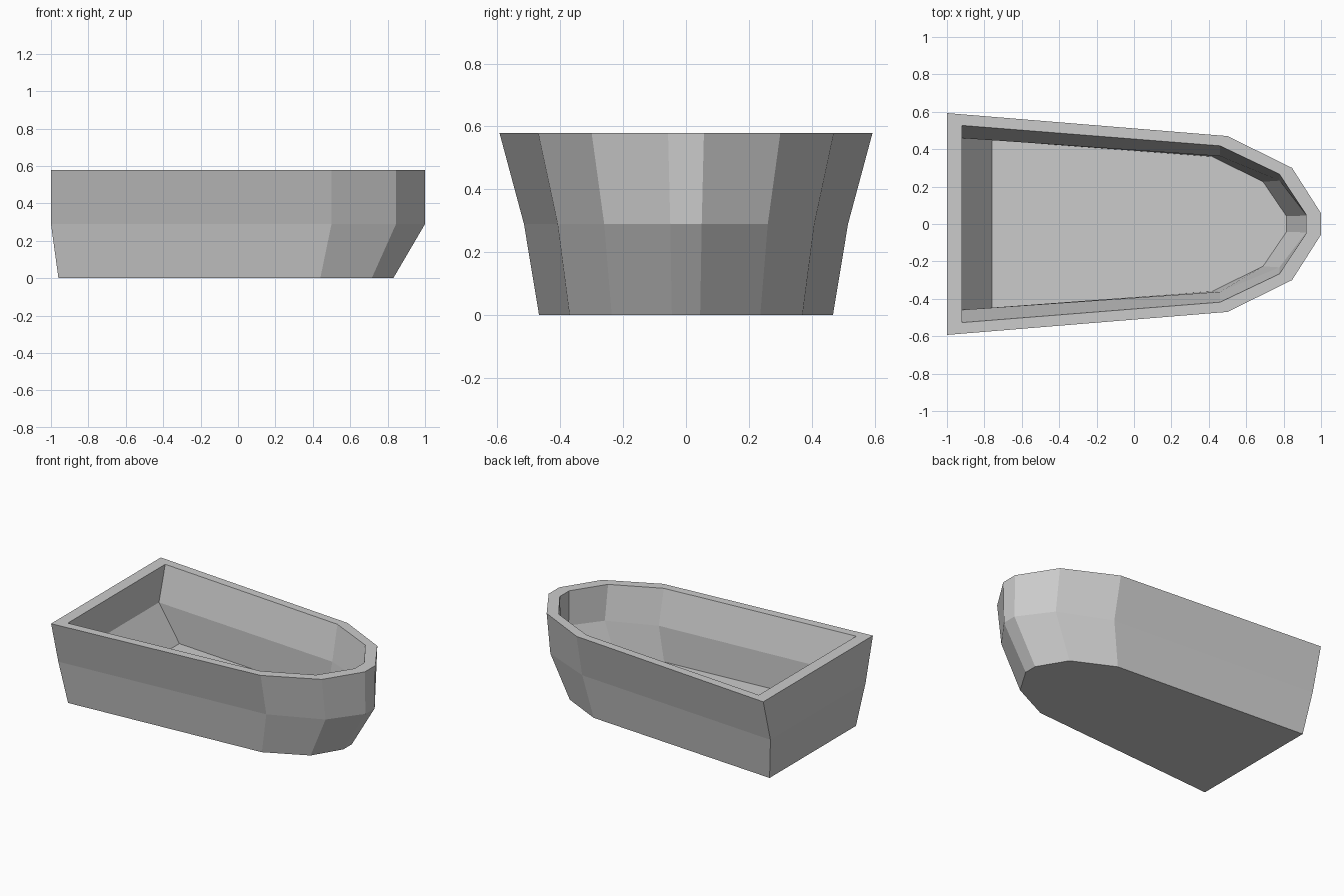
import bpy, bmesh

if "Cube" in bpy.data.objects:
    bpy.data.objects.remove(bpy.data.objects["Cube"])

# Half outlines (x, y) from stern corner to bow, with height; ordered from the
# underside, up the outside, over the rim and down the inside to the floor
sections = [
    (0.00, [(-0.96, 0.467), (0.44, 0.37), (0.715, 0.236), (0.83, 0.045)]),
    (0.29, [(-1.00, 0.515), (0.50, 0.408), (0.845, 0.26), (1.00, 0.05)]),
    (0.58, [(-1.00, 0.593), (0.50, 0.47), (0.845, 0.30), (1.00, 0.057)]),
    (0.58, [(-0.92, 0.527), (0.46, 0.418), (0.777, 0.267), (0.92, 0.051)]),
    (0.345, [(-0.92, 0.459), (0.46, 0.363), (0.777, 0.232), (0.92, 0.045)]),
    (0.11, [(-0.758, 0.449), (0.418, 0.36), (0.69, 0.226), (0.815, 0.042)]),
]


def loft(name, sections):
    bm = bmesh.new()
    rings = []
    for z, half in sections:
        outline = [(x, -y) for x, y in half] + half[::-1]
        rings.append([bm.verts.new((x, y, z)) for x, y in outline])
    n = len(rings[0])
    for a, b in zip(rings, rings[1:]):
        for i in range(n):
            j = (i + 1) % n
            bm.faces.new((a[i], a[j], b[j], b[i]))
    bm.faces.new(rings[0][::-1])   # underside
    bm.faces.new(rings[-1])        # inner floor
    bmesh.ops.recalc_face_normals(bm, faces=bm.faces)
    mesh = bpy.data.meshes.new(name)
    bm.to_mesh(mesh)
    bm.free()
    obj = bpy.data.objects.new(name, mesh)
    bpy.context.collection.objects.link(obj)
    return obj


# Open boat hull with thick walls
loft("boat_hull", sections)
